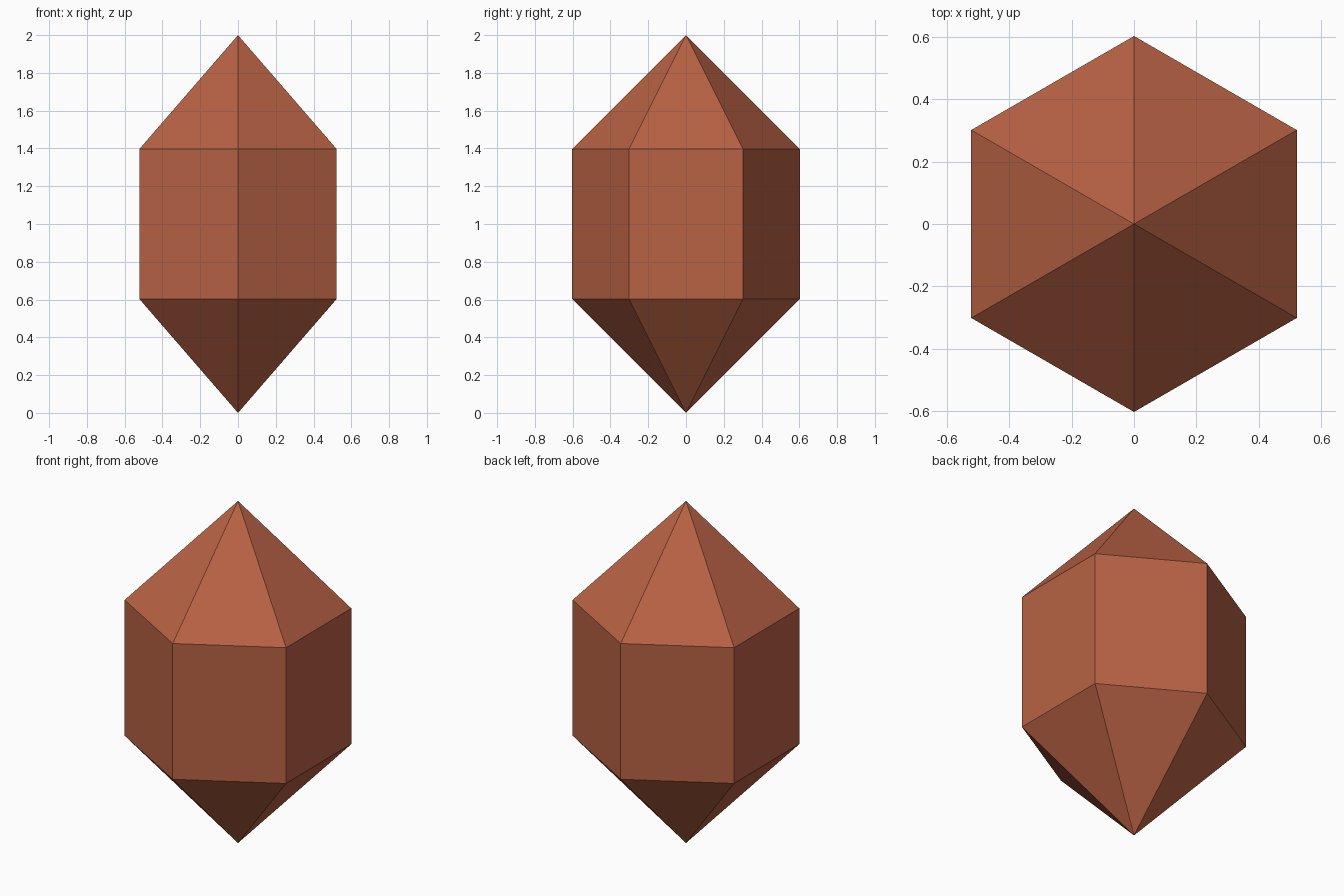
import bpy, bmesh, math

if "Cube" in bpy.data.objects:
    bpy.data.objects.remove(bpy.data.objects["Cube"])

R = 0.603                      # corner radius of the hexagon
LEVELS = (0.603, 1.397)        # lower and upper rim of the prism
SIDES = 6

clay = bpy.data.materials.new("terracotta")
clay.diffuse_color = (0.479, 0.122, 0.058, 1.0)
clay.use_nodes = True
clay.node_tree.nodes["Principled BSDF"].inputs["Base Color"].default_value = clay.diffuse_color

# Crystal: six-sided prism with a pointed cap at each end
bm = bmesh.new()


def ring(z):
    angles = [math.pi / 2 + math.tau * i / SIDES for i in range(SIDES)]
    return [bm.verts.new((R * math.cos(a), R * math.sin(a), z)) for a in angles]


low, high = (ring(z) for z in LEVELS)
bottom = bm.verts.new((0, 0, 0))
top = bm.verts.new((0, 0, 2))
for i in range(SIDES):
    j = (i + 1) % SIDES
    bm.faces.new((low[i], low[j], high[j], high[i]))
    bm.faces.new((high[i], high[j], top))
    bm.faces.new((low[j], low[i], bottom))
bmesh.ops.recalc_face_normals(bm, faces=bm.faces)

mesh = bpy.data.meshes.new("crystal")
bm.to_mesh(mesh)
bm.free()
mesh.materials.append(clay)
bpy.context.collection.objects.link(bpy.data.objects.new("crystal", mesh))
